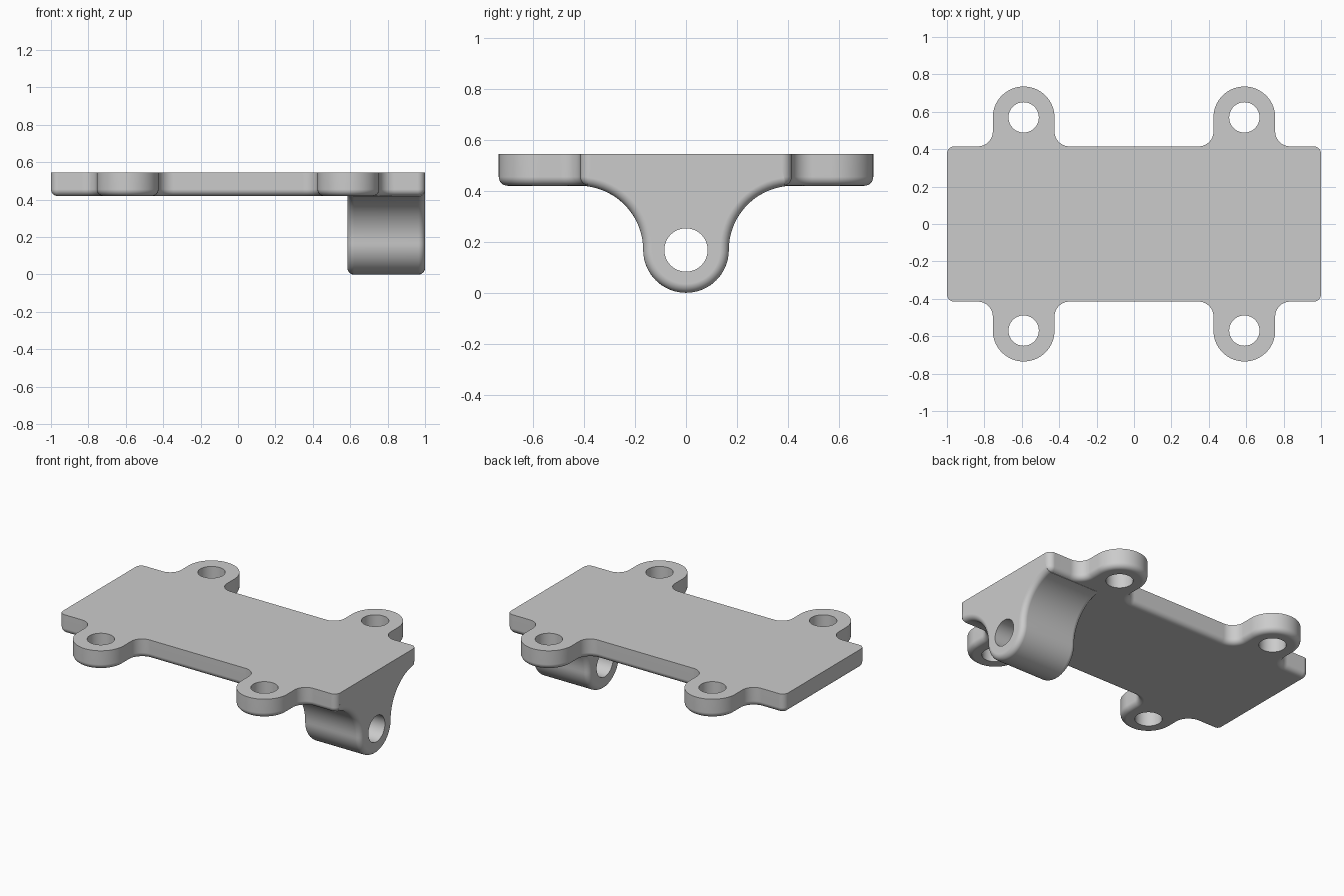
import bpy, bmesh, math

if "Cube" in bpy.data.objects:
    bpy.data.objects.remove(bpy.data.objects["Cube"])

EDGE = 0.035          # radius of the rounded edges
TOP, UNDER = 0.545, 0.42
EAR_X, EAR_Y, EAR_R = 0.59, 0.57, 0.165
LUG_R = 0.168

grey = bpy.data.materials.new("light grey")
grey.diffuse_color = (0.6, 0.6, 0.6, 1)
grey.use_nodes = True
grey.node_tree.nodes["Principled BSDF"].inputs["Base Color"].default_value = grey.diffuse_color


def outline(arcs, inset):
    """Points along a chain of arcs (cx, cy, radius, start, end), moved inward by inset.
    Arcs that run clockwise are hollow, so they grow."""
    pts = []
    for cx, cy, r, a0, a1 in arcs:
        n = max(6, round(abs(a1 - a0) / 5))
        rad = r - inset if a1 > a0 else r + inset
        for i in range(n + 1):
            a = math.radians(a0 + (a1 - a0) * i / n)
            pts.append((cx + rad * math.cos(a), cy + rad * math.sin(a)))
    return pts


def loft(name, rings):
    """Closed solid through equal rings of points."""
    bm = bmesh.new()
    loops = [[bm.verts.new(p) for p in ring] for ring in rings]
    for a, b in zip(loops, loops[1:]):
        for i in range(len(a)):
            j = (i + 1) % len(a)
            bm.faces.new((a[i], a[j], b[j], b[i]))
    bm.faces.new(loops[0])
    bm.faces.new(loops[-1])
    bmesh.ops.recalc_face_normals(bm, faces=bm.faces)
    me = bpy.data.meshes.new(name)
    bm.to_mesh(me)
    bm.free()
    me.materials.append(grey)
    ob = bpy.data.objects.new(name, me)
    bpy.context.collection.objects.link(ob)
    return ob


def cylinder(name, r, depth, loc, rot=(0, 0, 0)):
    bpy.ops.mesh.primitive_cylinder_add(vertices=64, radius=r, depth=depth,
                                        location=loc, rotation=rot)
    ob = bpy.context.object
    ob.name = name
    ob.data.materials.append(grey)
    return ob


def combine(target, other, operation):
    mod = target.modifiers.new(operation.lower(), 'BOOLEAN')
    mod.operation = operation
    mod.solver = 'EXACT'
    mod.object = other
    bpy.context.view_layer.objects.active = target
    bpy.ops.object.modifier_apply(modifier=mod.name)
    bpy.data.objects.remove(other)


# (inset, height) steps of a quarter-round edge
quarter = [(EDGE * (1 - math.sin(t)), EDGE * (1 - math.cos(t)))
           for t in (math.radians(15 * k) for k in range(7))]

# Plate with four ears: one quadrant, mirrored, then turned half way round
c, f = 0.04, 0.08
side = 0.415
quadrant = [
    (1 - c, side - c, c, 0, 90),
    (EAR_X + EAR_R + f, side + f, f, 270, 180),
    (EAR_X, EAR_Y, EAR_R, 0, 180),
    (EAR_X - EAR_R - f, side + f, f, 0, -90),
]
half = quadrant + [(-x, y, r, 180 - a1, 180 - a0) for x, y, r, a0, a1 in reversed(quadrant)]
plate_arcs = half + [(-x, -y, r, a0 + 180, a1 + 180) for x, y, r, a0, a1 in half]
steps = [(d, UNDER + h) for d, h in quarter] + [(0, TOP)]
plate = loft("mounting_plate",
             [[(x, y, z) for x, y in outline(plate_arcs, d)] for d, z in steps])

# Hinge lug: round foot flaring up into the plate, rounded at both ends
flare = side + 0.005 - LUG_R
lug_arcs = [
    (-(LUG_R + flare), LUG_R, flare, 83, 0),
    (0, LUG_R, LUG_R, 180, 360),
    (LUG_R + flare, LUG_R, flare, 180, 97),
]
lug_steps = ([(d, 0.585 + h) for d, h in quarter]
             + [(d, 1 - h) for d, h in reversed(quarter)])
lug = loft("hinge_lug",
           [[(x, y, z) for y, z in outline(lug_arcs, d) + [(0.37, 0.5), (-0.37, 0.5)]]
            for d, x in lug_steps])
combine(plate, lug, 'UNION')

# Screw holes and pin hole
for sx in (-1, 1):
    for sy in (-1, 1):
        combine(plate, cylinder("screw_hole", 0.081, 0.6, (sx * EAR_X, sy * EAR_Y, 0.5)),
                'DIFFERENCE')
combine(plate, cylinder("pin_hole", 0.085, 1, (0.8, 0, LUG_R), (0, math.pi / 2, 0)),
        'DIFFERENCE')

# Smooth curves, flat faces
plate.name = "hinge_bracket"
bpy.ops.object.select_all(action='DESELECT')
plate.select_set(True)
bpy.context.view_layer.objects.active = plate
bpy.ops.object.shade_smooth_by_angle(angle=math.radians(30))
weighted = plate.modifiers.new("flat_face_normals", 'WEIGHTED_NORMAL')
weighted.keep_sharp = True
